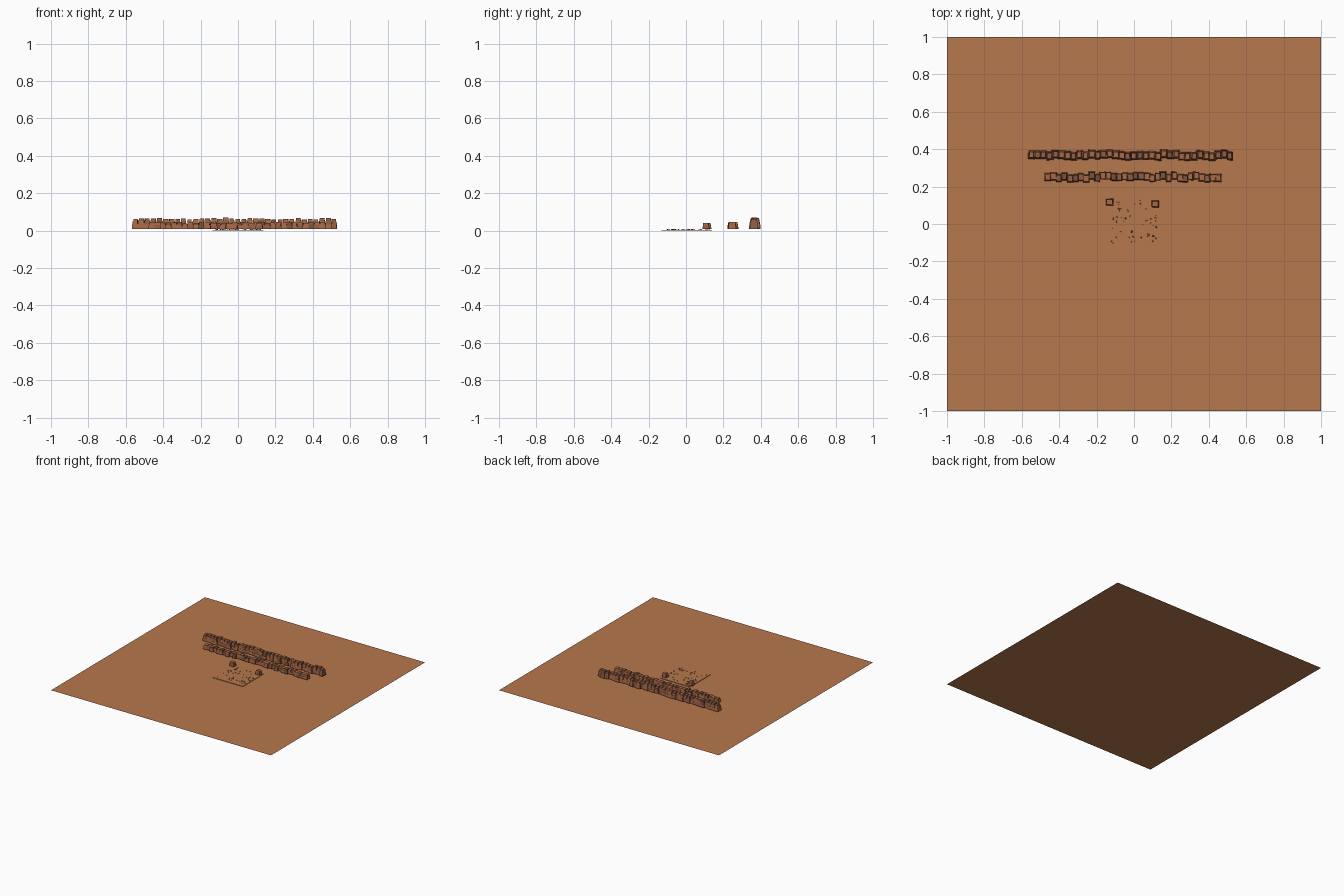
import bpy
import bmesh
import random
from mathutils import Matrix, Vector

random.seed(7)
cube = bpy.data.objects.get("Cube")
if cube:
    bpy.data.objects.remove(cube, do_unlink=True)


def material(name, rgb):
    mat = bpy.data.materials.new(name)
    mat.use_nodes = True
    colour = (*rgb, 1)
    mat.diffuse_color = colour
    mat.node_tree.nodes["Principled BSDF"].inputs["Base Color"].default_value = colour
    return mat


sand = material("desert sand", (0.47, 0.19, 0.075))
stones = [
    material("rust stone", (0.40, 0.14, 0.06)),
    material("red brown stone", (0.29, 0.11, 0.06)),
    material("dark stone", (0.20, 0.08, 0.045)),
]


def finish(name, bm, mats):
    mesh = bpy.data.meshes.new(name)
    bm.to_mesh(mesh)
    bm.free()
    for mat in mats:
        mesh.materials.append(mat)
    obj = bpy.data.objects.new(name, mesh)
    bpy.context.collection.objects.link(obj)
    return obj


def add_stone(bm, x, y, z, size, taper=0.85, turn=0.06):
    """Flat-faced block standing on z, narrowed towards its top."""
    verts = bmesh.ops.create_cube(bm, size=1)["verts"]
    for v in verts:
        if v.co.z > 0:
            v.co.x *= taper
            v.co.y *= taper
    spin = Matrix.Rotation(random.uniform(-turn, turn), 4, "Z")
    scale = Matrix.Diagonal((*size, 1))
    place = Matrix.Translation(Vector((x, y, z + size[2] / 2)))
    bmesh.ops.transform(bm, matrix=place @ spin @ scale, verts=verts)
    tint = random.choices(range(3), weights=(5, 3, 1))[0]
    for face in {f for v in verts for f in v.link_faces}:
        face.material_index = tint


def add_stack(bm, x, y, width, depth, heights):
    """Pile of blocks, each course a little smaller than the one below."""
    z = 0.009
    for level, height in enumerate(heights):
        shrink = 1 - 0.14 * level
        h = height * random.uniform(0.85, 1.1)
        add_stone(bm, x + random.uniform(-0.002, 0.002), y,
                  z, (width * shrink, depth * shrink, h), 0.9)
        z += h


def build_wall(name, x_start, x_end, y, count, depth, heights):
    bm = bmesh.new()
    step = (x_end - x_start) / count
    for i in range(count):
        x = x_start + (i + 0.5) * step
        add_stack(bm, x, y + random.uniform(-0.008, 0.008),
                  step * random.uniform(1.0, 1.3), depth, heights)
    finish(name, bm, stones)


# Wide desert floor
bm = bmesh.new()
bmesh.ops.create_grid(bm, x_segments=1, y_segments=1, size=1)
finish("desert_floor", bm, [sand])

# Thin clearing pad
bm = bmesh.new()
add_stone(bm, 0, 0.005, 0, (0.27, 0.27, 0.004), 1, 0)
for face in bm.faces:
    face.material_index = 0
finish("clearing_pad", bm, [sand])

# Long ridges of stacked stone
build_wall("back_ridge", -0.565, 0.53, 0.368, 34, 0.046, (0.024, 0.019, 0.014))
build_wall("middle_ridge", -0.475, 0.465, 0.251, 32, 0.042, (0.022, 0.013))

# Two small cairns beside the clearing
for name, x, y in (("right_cairn", -0.13, 0.117), ("left_cairn", 0.115, 0.107)):
    bm = bmesh.new()
    add_stack(bm, x, y, 0.04, 0.036, (0.018, 0.013))
    finish(name, bm, stones)

# Loose pebbles
bm = bmesh.new()
for i in range(55):
    s = random.uniform(0.004, 0.009)
    add_stone(bm, random.uniform(-0.12, 0.12), random.uniform(-0.1, 0.13),
              0.004, (s, s * 0.8, s * 0.5), 0.7, 3)
finish("pebbles", bm, stones)
